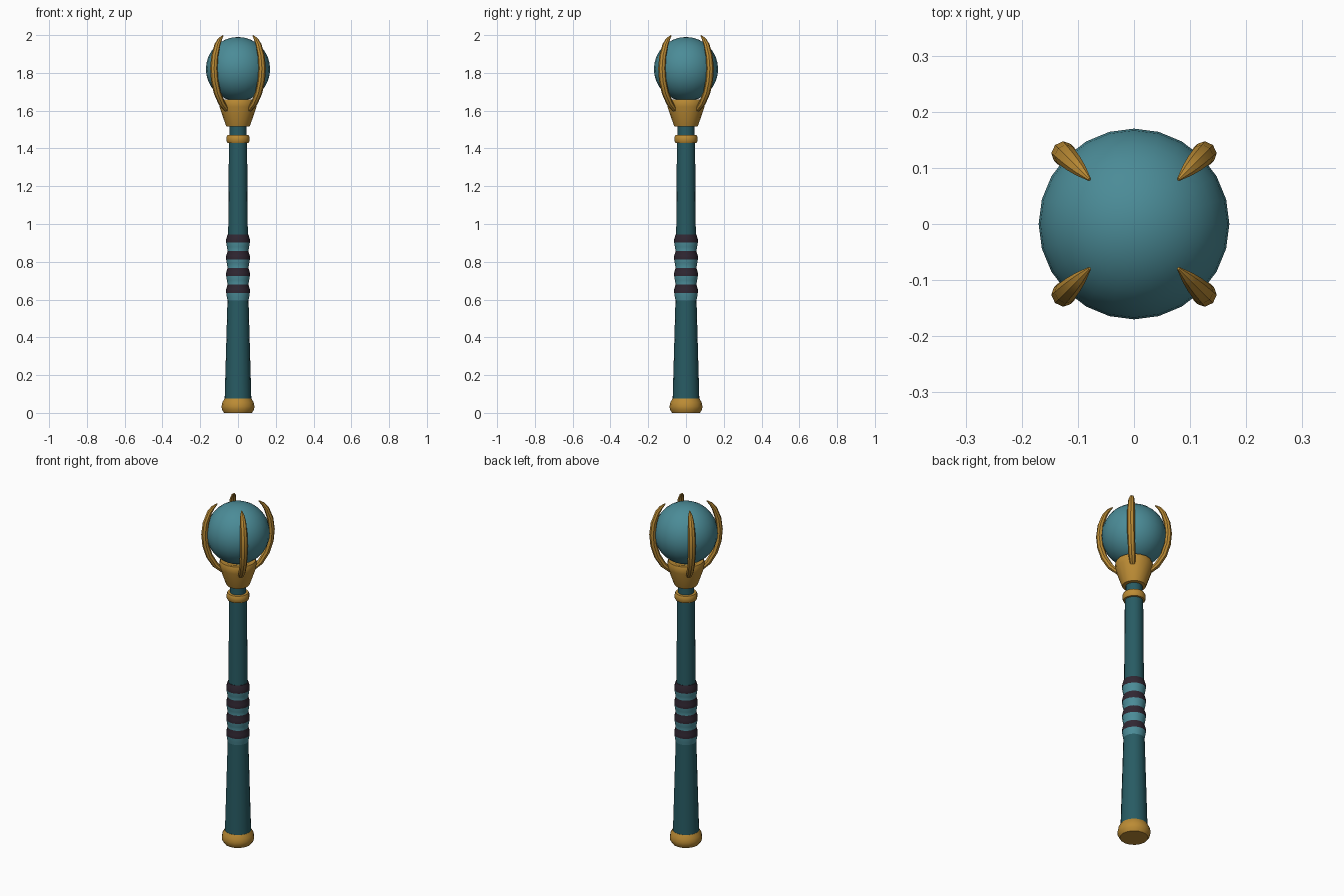
import bpy, bmesh, math
from mathutils import Vector

if "Cube" in bpy.data.objects:
    bpy.data.objects.remove(bpy.data.objects["Cube"])


def material(name, rgb):
    m = bpy.data.materials.new(name)
    m.diffuse_color = (*rgb, 1)
    m.use_nodes = True
    m.node_tree.nodes["Principled BSDF"].inputs["Base Color"].default_value = m.diffuse_color
    return m


GOLD = material("gold", (0.50, 0.26, 0.035))
TEAL = material("light_teal", (0.07, 0.26, 0.31))
DEEP = material("deep_teal", (0.021, 0.105, 0.125))
DARK = material("dark_wrap", (0.030, 0.020, 0.032))


def finish(name, bm, mats, angle=35):
    bmesh.ops.recalc_face_normals(bm, faces=bm.faces)
    me = bpy.data.meshes.new(name)
    bm.to_mesh(me)
    bm.free()
    for m in mats:
        me.materials.append(m)
    ob = bpy.data.objects.new(name, me)
    bpy.context.collection.objects.link(ob)
    bpy.ops.object.select_all(action='DESELECT')
    ob.select_set(True)
    bpy.context.view_layer.objects.active = ob
    bpy.ops.object.shade_smooth_by_angle(angle=math.radians(angle))
    return ob


def skin(rings, bm):
    """Bridge successive rings of points and cap both ends."""
    loops = [[bm.verts.new(p) for p in ring] for ring in rings]
    n = len(loops[0])
    for a, b in zip(loops, loops[1:]):
        for i in range(n):
            j = (i + 1) % n
            bm.faces.new((a[i], a[j], b[j], b[i]))
    bm.faces.new(loops[0])
    bm.faces.new(loops[-1])


def turned(name, profile, mats, sides=16, rule=None):
    """Lathe a (radius, z) profile around the z axis."""
    bm = bmesh.new()
    skin([[(r * math.cos(math.tau * i / sides), r * math.sin(math.tau * i / sides), z)
           for i in range(sides)] for r, z in profile], bm)
    if rule:
        for f in bm.faces:
            f.material_index = rule(f.calc_center_median().z)
    return finish(name, bm, mats)


# Handle: pommel, tapering shaft, collar
turned("pommel", [(0.074, 0), (0.085, 0.018), (0.087, 0.035), (0.083, 0.055), (0.072, 0.075)], [GOLD])
turned("shaft", [(0.071, 0.06), (0.056, 0.59), (0.052, 0.94), (0.048, 1.44)], [DEEP])
turned("collar", [(0.048, 1.428), (0.056, 1.43), (0.061, 1.44), (0.061, 1.46),
                  (0.056, 1.47), (0.044, 1.472)], [GOLD])
turned("neck", [(0.044, 1.46), (0.044, 1.54)], [DEEP])

# Grip: four bulges, dark on the upper half and light on the lower half
PITCH, GRIP_TOP = 0.0885, 0.945
grip = []
for k in range(4):
    top = GRIP_TOP - k * PITCH
    grip += [(0.055, top), (0.0625, top - 0.025), (0.0625, top - PITCH / 2), (0.059, top - 0.066)]
grip.append((0.055, GRIP_TOP - 4 * PITCH))
turned("grip", grip, [DARK, TEAL],
       rule=lambda z: 0 if ((GRIP_TOP - z) % PITCH) < PITCH / 2 else 1)

# Head: flared cup with a hollow rim, and the orb
turned("cup", [(0.044, 1.515), (0.062, 1.517), (0.067, 1.53), (0.098, 1.62), (0.100, 1.645),
               (0.095, 1.66), (0.078, 1.66), (0.04, 1.645)], [GOLD])

bm = bmesh.new()
bmesh.ops.create_uvsphere(bm, u_segments=24, v_segments=16, radius=0.17)
bmesh.ops.translate(bm, verts=bm.verts, vec=(0, 0, 1.82))
finish("orb", bm, [TEAL])

# Prongs: curved claws following (radius, z, half width, half depth)
PATH = [(0.085, 1.605, 0.014, 0.012), (0.122, 1.64, 0.019, 0.017), (0.155, 1.695, 0.020, 0.018),
        (0.175, 1.76, 0.021, 0.018), (0.181, 1.825, 0.021, 0.018), (0.174, 1.89, 0.020, 0.017),
        (0.154, 1.95, 0.017, 0.014), (0.135, 1.978, 0.012, 0.010), (0.112, 1.998, 0.003, 0.003)]


def claw(angle):
    out = Vector((math.cos(angle), math.sin(angle), 0))
    side = Vector((-out.y, out.x, 0))
    up = Vector((0, 0, 1))
    rings = []
    for i, (r, z, w, d) in enumerate(PATH):
        a, b = PATH[max(i - 1, 0)], PATH[min(i + 1, len(PATH) - 1)]
        tangent = (out * (b[0] - a[0]) + up * (b[1] - a[1])).normalized()
        normal = side.cross(tangent)
        c = out * r + up * z
        rings.append([c + side * w * math.cos(math.tau * k / 8) + normal * d * math.sin(math.tau * k / 8)
                      for k in range(8)])
    bm = bmesh.new()
    skin(rings, bm)
    return bm


for n in range(4):
    finish(f"prong_{n + 1}", claw(math.radians(45 + 90 * n)), [GOLD], 30)
